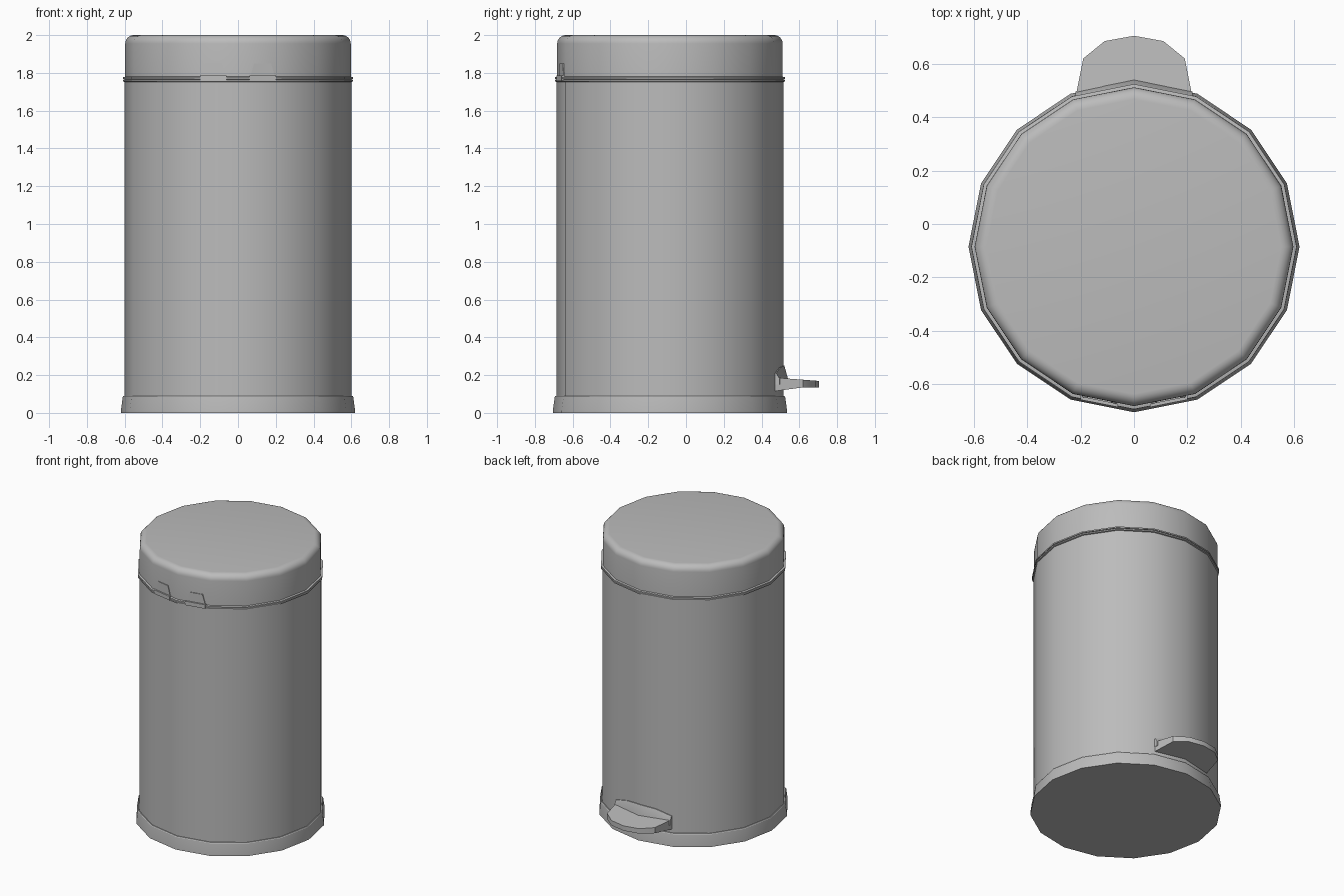
import bpy, bmesh, math
from math import sin, cos, pi, radians

if "Cube" in bpy.data.objects:
    bpy.data.objects.remove(bpy.data.objects["Cube"])

SIDES = 16
CY = -0.085  # the can sits forward of centre to leave room for the pedal

steel = bpy.data.materials.new("grey steel")
steel.use_nodes = True
GREY = (0.5, 0.5, 0.5, 1)
steel.diffuse_color = GREY
steel.node_tree.nodes["Principled BSDF"].inputs["Base Color"].default_value = GREY


def finish(name, bm, angle=30):
    bmesh.ops.recalc_face_normals(bm, faces=bm.faces)
    mesh = bpy.data.meshes.new(name)
    bm.to_mesh(mesh)
    bm.free()
    mesh.materials.append(steel)
    obj = bpy.data.objects.new(name, mesh)
    bpy.context.collection.objects.link(obj)
    bpy.ops.object.select_all(action='DESELECT')
    obj.select_set(True)
    bpy.context.view_layer.objects.active = obj
    bpy.ops.object.shade_smooth_by_angle(angle=radians(angle))
    return obj


def turned(name, profile):
    """Closed solid of revolution from (radius, height) points."""
    bm = bmesh.new()
    rings = [[bm.verts.new((r * cos(2 * pi * i / SIDES), CY + r * sin(2 * pi * i / SIDES), z))
              for i in range(SIDES)] for r, z in profile]
    for low, high in zip(rings, rings[1:]):
        for i in range(SIDES):
            j = (i + 1) % SIDES
            bm.faces.new((low[i], low[j], high[j], high[i]))
    bm.faces.new(rings[0])
    bm.faces.new(rings[-1])
    return finish(name, bm)


def prism(name, bottom, top, angle=30):
    """Solid between two matching loops of points."""
    bm = bmesh.new()
    a = [bm.verts.new(p) for p in bottom]
    b = [bm.verts.new(p) for p in top]
    for i in range(len(a)):
        j = (i + 1) % len(a)
        bm.faces.new((a[i], a[j], b[j], b[i]))
    bm.faces.new(a)
    bm.faces.new(b)
    return finish(name, bm, angle)


def wall_y(x, r):
    """Distance from the can axis to its flat-sided wall near the front or back."""
    return r - abs(x) * math.tan(pi / SIDES)


# Can, base and rims
turned("base_ring", [(0.62, 0), (0.62, 0.012), (0.61, 0.085), (0.606, 0.09), (0.59, 0.09)])
turned("can_body", [(0.6, 0.08), (0.6, 1.756)])
turned("body_rim", [(0.6, 1.752), (0.608, 1.755), (0.608, 1.763), (0.6, 1.765)])
turned("lid_rim", [(0.6, 1.766), (0.609, 1.768), (0.609, 1.777), (0.597, 1.78)])

# Lid with a rounded shoulder
shoulder = [(0.552 + 0.045 * cos(a * pi / 12), 1.955 + 0.045 * sin(a * pi / 12)) for a in range(7)]
turned("lid", [(0.597, 1.766)] + shoulder)

# Two hinges at the front, each a knuckle and a tapered leaf
for side, label in ((-1, "right"), (1, "left")):
    def front_loop(corners, r):
        return [(side * x, CY - wall_y(x, r), z) for x, z in corners]

    knuckle = [(0.06, 1.757), (0.2, 1.757), (0.2, 1.785), (0.06, 1.785)]
    leaf = [(0.065, 1.78), (0.195, 1.78), (0.175, 1.85), (0.085, 1.85)]
    prism(label + "_hinge_knuckle", front_loop(knuckle, 0.59), front_loop(knuckle, 0.613))
    prism(label + "_hinge_leaf", front_loop(leaf, 0.59), front_loop(leaf, 0.602))

# Foot pedal at the back: plate with a rounded outer edge
half = [(0.22, 0.47), (0.19, 0.62), (0.11, 0.685)]
outline = half + [(0, 0.705)] + [(-x, y) for x, y in reversed(half)] + [(0, 0.49)]
prism("pedal_plate",
      [(x, y, 0.115 + 0.02 * min(1, (y - 0.47) / 0.15)) for x, y in outline],
      [(x, y, 0.187 - 0.018 * (y - 0.47) / 0.235) for x, y in outline])

# Raised lip of the pedal, arched against the can wall
xs = [-0.22, -0.11, 0, 0.11, 0.22]
inner = [(x, CY + wall_y(x, 0.59)) for x in xs]
bm = bmesh.new()
rows = []
for x, y in inner:
    crest = 0.25 - 0.04 * (x / 0.22) ** 2
    section = [(y, 0.15), (y, crest), (y + 0.016, crest), (y + 0.035, 0.18), (y + 0.035, 0.15)]
    rows.append([bm.verts.new((x, sy, z)) for sy, z in section])
for a, b in zip(rows, rows[1:]):
    for i in range(5):
        j = (i + 1) % 5
        bm.faces.new((a[i], a[j], b[j], b[i]))
bm.faces.new(rows[0])
bm.faces.new(rows[-1])
finish("pedal_lip", bm)
